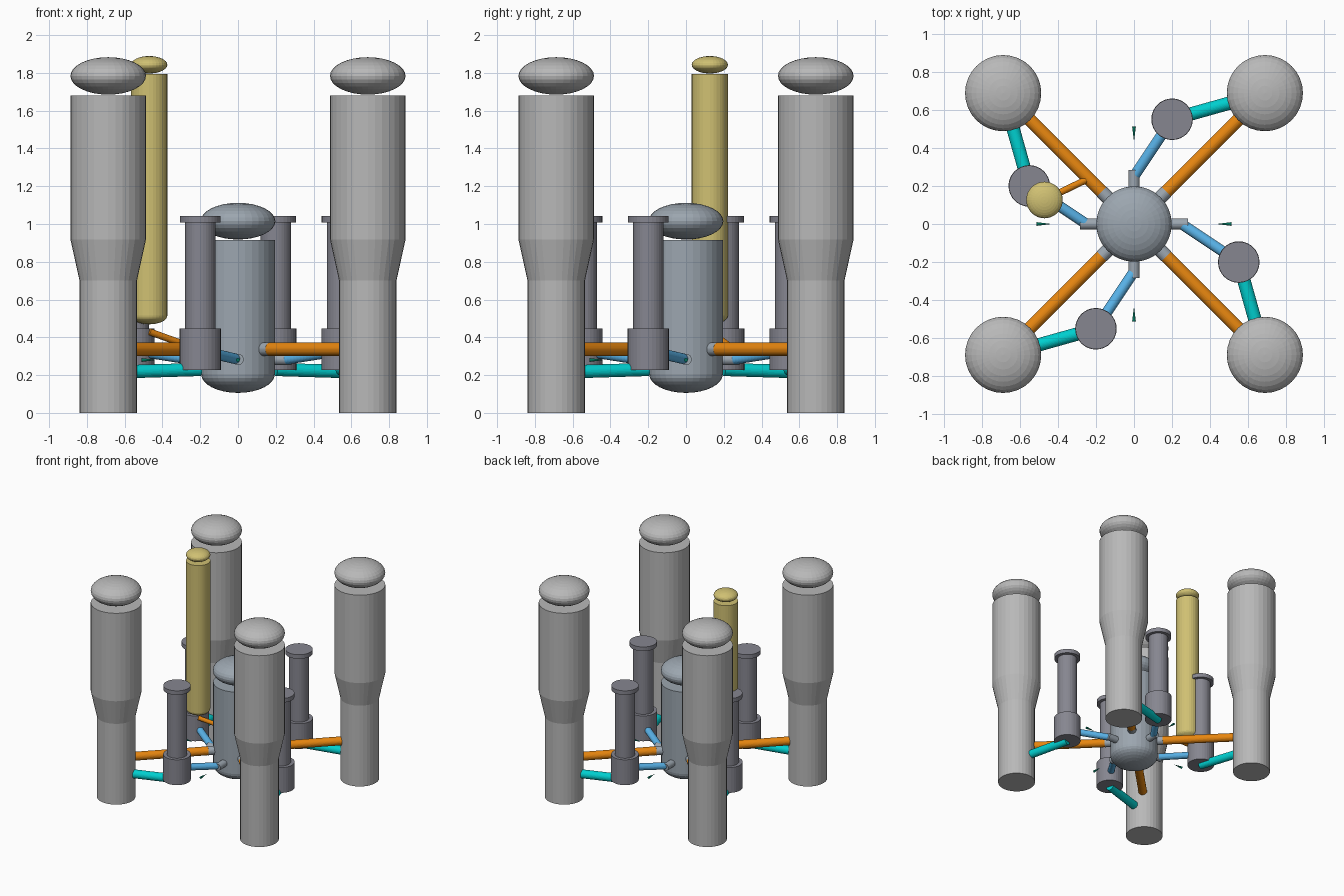
import bpy, bmesh, math
from mathutils import Vector, Matrix

if "Cube" in bpy.data.objects:
    bpy.data.objects.remove(bpy.data.objects["Cube"])


def material(name, rgb):
    m = bpy.data.materials.new(name)
    m.diffuse_color = (*rgb, 1)
    m.use_nodes = True
    m.node_tree.nodes["Principled BSDF"].inputs["Base Color"].default_value = m.diffuse_color
    return m


STEEL = material("light_steel", (0.48, 0.48, 0.48))
VESSEL = material("vessel_steel", (0.33, 0.38, 0.43))
PUMP = material("pump_grey", (0.24, 0.24, 0.28))
YELLOW = material("pale_yellow", (0.63, 0.53, 0.17))
ORANGE = material("hot_orange", (0.80, 0.24, 0.005))
BLUE = material("cold_blue", (0.10, 0.45, 0.81))
CYAN = material("crossover_cyan", (0.0, 0.62, 0.62))
GREEN = material("arrow_green", (0.0, 0.17, 0.10))


def finish(bm, name, mat):
    mesh = bpy.data.meshes.new(name)
    bm.to_mesh(mesh)
    bm.free()
    mesh.materials.append(mat)
    obj = bpy.data.objects.new(name, mesh)
    bpy.context.collection.objects.link(obj)
    return obj


def pipe(name, a, b, r1, mat, r2=None, sides=32):
    """Capped cylinder or cone from point a to point b."""
    a, b = Vector(a), Vector(b)
    d = b - a
    turn = Vector((0, 0, 1)).rotation_difference(d).to_matrix().to_4x4()
    bm = bmesh.new()
    bmesh.ops.create_cone(bm, cap_ends=True, segments=sides, radius1=r1,
                          radius2=r1 if r2 is None else r2, depth=d.length,
                          matrix=Matrix.Translation((a + b) / 2) @ turn)
    return finish(bm, name, mat)


def upright(name, x, y, z0, z1, r, mat, r2=None):
    return pipe(name, (x, y, z0), (x, y, z1), r, mat, r2)


def dome(name, x, y, z, r, rz, mat):
    """Flattened sphere used as a vessel head."""
    bm = bmesh.new()
    bmesh.ops.create_uvsphere(bm, u_segments=32, v_segments=16, radius=1,
                              matrix=Matrix.Translation((x, y, z)) @ Matrix.Diagonal((r, r, rz, 1)))
    return finish(bm, name, mat)


# Central vessel
upright("vessel_body", 0, 0, 0.205, 0.915, 0.195, VESSEL)
dome("vessel_top_head", 0, 0, 1.015, 0.198, 0.097, VESSEL)
dome("vessel_bottom_head", 0, 0, 0.205, 0.195, 0.099, VESSEL)

# Four identical loops, each a quarter turn around the vessel
for i in range(4):
    n = i + 1
    turn = Matrix.Rotation(i * math.pi / 2, 3, 'Z')

    def at(x, y, z):
        return turn @ Vector((x, y, z))

    # Steam generator
    gx, gy, _ = at(-0.687, -0.687, 0)
    upright(f"generator_lower_{n}", gx, gy, 0, 0.70, 0.152, STEEL)
    upright(f"generator_cone_{n}", gx, gy, 0.70, 0.918, 0.152, STEEL, 0.2)
    upright(f"generator_upper_{n}", gx, gy, 0.918, 1.68, 0.2, STEEL)
    dome(f"generator_head_{n}", gx, gy, 1.784, 0.2, 0.099, STEEL)

    # Pump
    px, py, _ = at(-0.2, -0.55, 0)
    upright(f"pump_casing_{n}", px, py, 0.227, 0.446, 0.109, PUMP)
    upright(f"pump_motor_{n}", px, py, 0.446, 1.007, 0.08, PUMP)
    upright(f"pump_cap_{n}", px, py, 1.007, 1.043, 0.107, PUMP)

    # Nozzles and pipes
    pipe(f"hot_nozzle_{n}", at(-0.1, -0.1, 0.337), at(-0.17, -0.17, 0.337), 0.036, VESSEL)
    pipe(f"hot_leg_{n}", at(-0.155, -0.155, 0.337), at(-0.65, -0.65, 0.337), 0.035, ORANGE)
    pipe(f"cold_nozzle_{n}", at(0, -0.15, 0.283), at(0, -0.284, 0.283), 0.03, VESSEL)
    pipe(f"cold_leg_{n}", at(0, -0.25, 0.283), at(-0.2, -0.55, 0.33), 0.028, BLUE)
    pipe(f"crossover_leg_{n}", at(-0.687, -0.687, 0.215), at(-0.2, -0.55, 0.23), 0.035, CYAN)

    # Small flow marker pointing at the inlet
    pipe(f"flow_marker_{n}", at(0, -0.512, 0.28), at(0, -0.432, 0.28), 0.01, GREEN, 0.0, 12)

# Pressurizer and its surge pipe
PX, PY = -0.47, 0.126
upright("pressurizer_body", PX, PY, 0.515, 1.793, 0.096, YELLOW)
dome("pressurizer_top_head", PX, PY, 1.843, 0.096, 0.046, YELLOW)
dome("pressurizer_bottom_head", PX, PY, 0.515, 0.096, 0.046, YELLOW)
pipe("surge_pipe", (PX, PY, 0.43), (-0.235, 0.24, 0.345), 0.018, ORANGE)
